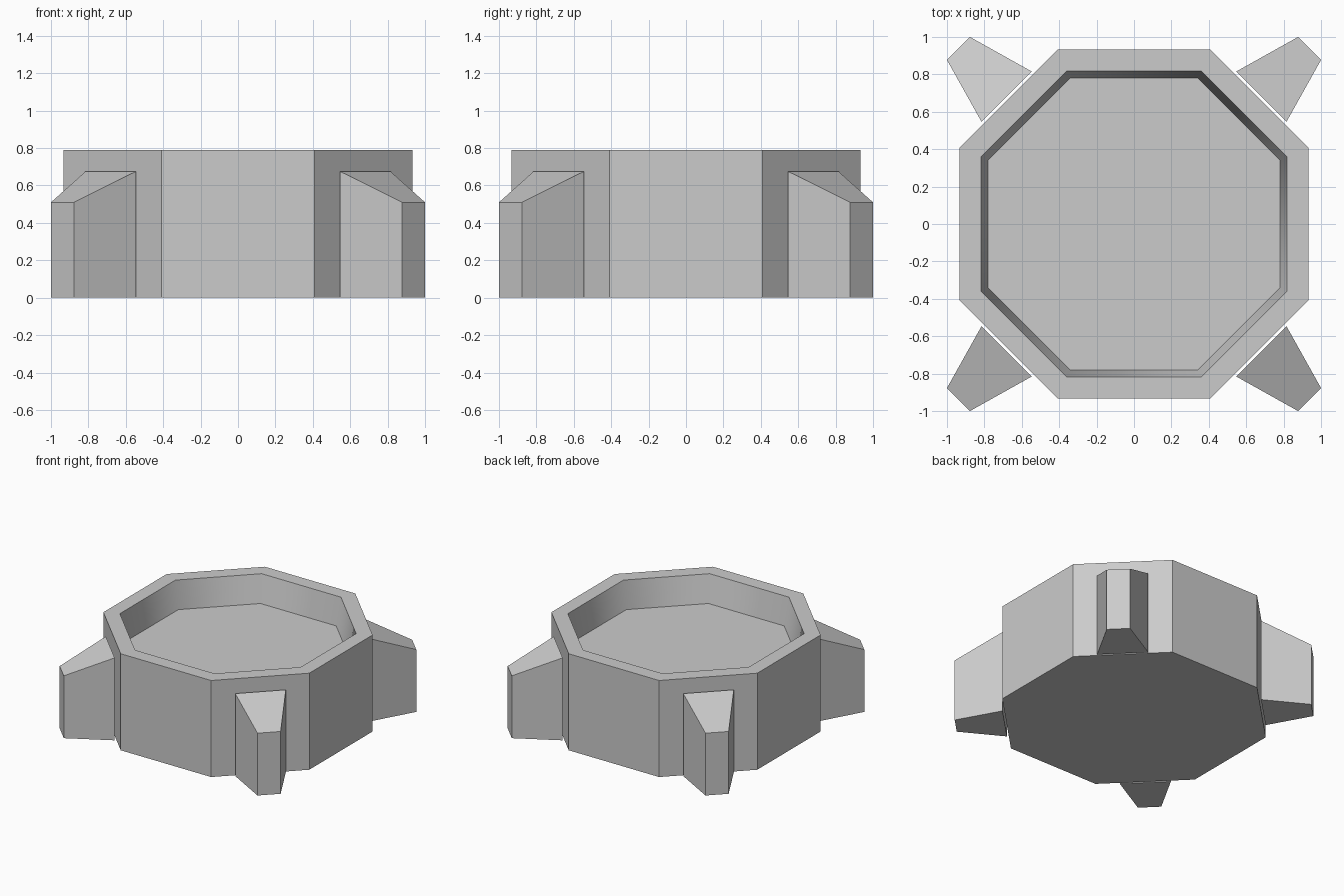
import bpy
import bmesh
from mathutils import Matrix
from math import pi

cube = bpy.data.objects.get("Cube")
if cube:
    bpy.data.objects.remove(cube, do_unlink=True)

GREY = (0.6, 0.6, 0.6, 1)
stone = bpy.data.materials.new("plain grey")
stone.use_nodes = True
stone.diffuse_color = GREY
stone.node_tree.nodes["Principled BSDF"].inputs["Base Color"].default_value = GREY


def add_object(name, bm):
    bmesh.ops.recalc_face_normals(bm, faces=bm.faces[:])
    mesh = bpy.data.meshes.new(name)
    bm.to_mesh(mesh)
    bm.free()
    mesh.materials.append(stone)
    obj = bpy.data.objects.new(name, mesh)
    bpy.context.collection.objects.link(obj)
    return obj


def octagon(bm, size, z):
    """Octagonal ring with straight sides at +-size."""
    c = size * 0.439
    quarter = [(size, -c), (size, c)]
    ring = []
    for turn in range(4):
        rot = Matrix.Rotation(turn * pi / 2, 3, "Z")
        ring += [bm.verts.new(rot @ Matrix.Identity(3) @ bm_vec(x, y, z)) for x, y in quarter]
    return ring


def bm_vec(x, y, z):
    return Matrix.Translation((x, y, z)).translation


# Octagonal basin: outer wall, flat rim, tapered inner wall, sunken floor
bm = bmesh.new()
rings = [octagon(bm, size, z) for size, z in
         [(0.932, 0), (0.932, 0.79), (0.818, 0.79), (0.78, 0.565)]]
for level, (low, high) in enumerate(zip(rings, rings[1:])):
    for i in range(8):
        j = (i + 1) % 8
        face = bm.faces.new((low[i], low[j], high[j], high[i]))
        face.smooth = level == 2
bm.faces.new(rings[0][::-1])
bm.faces.new(rings[-1])
# The inner wall shades smoothly around, with crisp rim and floor edges
for ring in rings[2:]:
    for i in range(8):
        bm.edges.get((ring[i], ring[(i + 1) % 8])).smooth = False
add_object("basin", bm)

# Four corner buttresses: tapered in plan, with a sloping top
plan = [(0.815, 0.546, 0.675), (1, 0.877, 0.51), (0.877, 1, 0.51), (0.546, 0.815, 0.675)]
names = ["back_left", "back_right", "front_right", "front_left"]
for turn, corner in enumerate(names):
    bm = bmesh.new()
    base = [bm.verts.new((x, y, 0)) for x, y, z in plan]
    top = [bm.verts.new(p) for p in plan]
    bm.faces.new(base[::-1])
    bm.faces.new(top)
    for i in range(4):
        j = (i + 1) % 4
        bm.faces.new((base[i], base[j], top[j], top[i]))
    bm.transform(Matrix.Rotation(turn * pi / 2, 4, "Z"))
    add_object(corner + "_buttress", bm)
